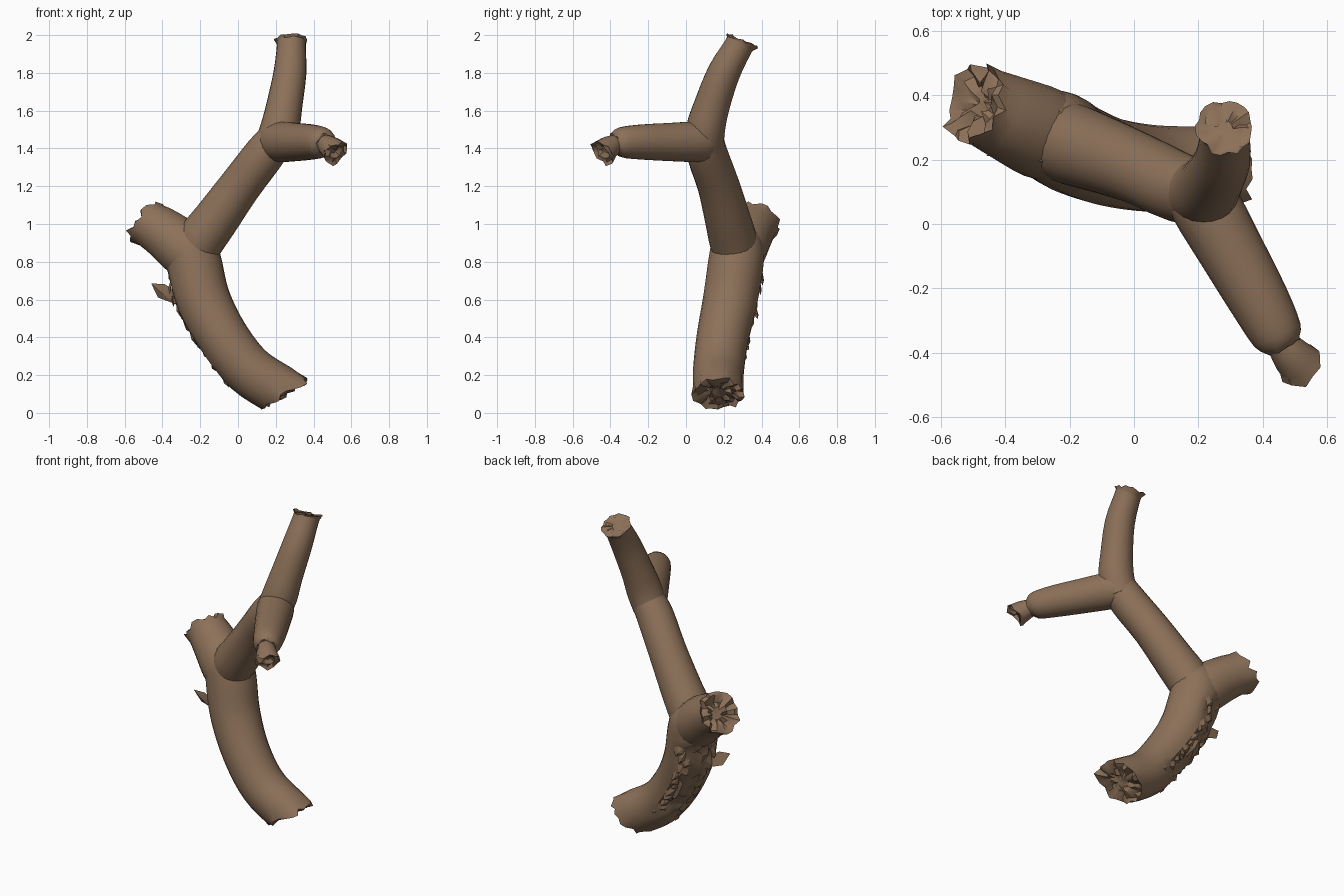
import bpy, bmesh, math, random
from mathutils import Vector

random.seed(4)
cube = bpy.data.objects.get("Cube")
if cube:
    bpy.data.objects.remove(cube, do_unlink=True)

bark = bpy.data.materials.new("brown_bark")
bark.use_nodes = True
colour = (0.265, 0.165, 0.1, 1)
bark.diffuse_color = colour
bsdf = bark.node_tree.nodes["Principled BSDF"]
bsdf.inputs["Base Color"].default_value = colour
bsdf.inputs["Roughness"].default_value = 0.9
rnd = random.uniform


def finish(name, bm, angle=38):
    bmesh.ops.recalc_face_normals(bm, faces=bm.faces)
    mesh = bpy.data.meshes.new(name)
    bm.to_mesh(mesh)
    bm.free()
    obj = bpy.data.objects.new(name, mesh)
    bpy.context.collection.objects.link(obj)
    mesh.materials.append(bark)
    bpy.ops.object.select_all(action="DESELECT")
    obj.select_set(True)
    bpy.context.view_layer.objects.active = obj
    bpy.ops.object.shade_smooth_by_angle(angle=math.radians(angle))


def smooth_path(points, steps):
    """Catmull-Rom through (x, y, z, radius) points."""
    p = [Vector(q) for q in points]
    p = [2 * p[0] - p[1]] + p + [2 * p[-1] - p[-2]]
    out = []
    for i in range(1, len(p) - 2):
        a, b, c, d = p[i - 1:i + 3]
        for s in range(steps):
            t = s / steps
            out.append(0.5 * (2 * b + (c - a) * t + (2 * a - 5 * b + 4 * c - d) * t * t
                              + (3 * b - a - 3 * c + d) * t ** 3))
    return out + [p[-2]]


def limb(name, points, ref, cut=None, jag=0.03, hollow=0.04, flare=1.0,
         sides=22, steps=3, tear=None):
    """Tapered tube whose far end is snapped off along the plane facing cut."""
    path = smooth_path(points, steps)
    bm = bmesh.new()
    rings = []
    for i, q in enumerate(path):
        tangent = (path[min(i + 1, len(path) - 1)] - path[max(i - 1, 0)]).to_3d().normalized()
        u = tangent.cross(Vector(ref)).normalized()
        v = tangent.cross(u)
        dirs = [u * math.cos(a) + v * math.sin(a)
                for a in (math.tau * k / sides for k in range(sides))]
        rings.append([bm.verts.new(q.to_3d() + d * q.w) for d in dirs])
    # Slide the last rings to the break plane, leaving a ragged rim
    end, radius = path[-1].to_3d(), path[-1].w
    normal = Vector(cut).normalized() if cut else tangent
    for k, d in enumerate(dirs):
        vert = rings[-1][k]
        slide = (end - vert.co).dot(normal) / tangent.dot(normal)
        vert.co += tangent * (slide + rnd(-jag, jag)) + d * radius * (flare - 1 + rnd(-.08, .08))
        limit = vert.co
        for ring in rings[-2:-5:-1]:
            low = (limit - ring[k].co).dot(tangent)
            if low < 0.01:
                ring[k].co += tangent * (low - 0.01)
            limit = ring[k].co
    # Splintered wood inside the break
    rim = [v.co.copy() for v in rings[-1]]
    for scale in (0.82, 0.55, 0.28):
        rings.append([bm.verts.new(end.lerp(co, scale * rnd(.92, 1.08))
                                   - tangent * (hollow * (1.1 - scale) + rnd(-jag, jag)))
                      for co in rim])
    for a, b in zip(rings, rings[1:]):
        for k in range(sides):
            n = (k + 1) % sides
            bm.faces.new((a[k], a[n], b[n], b[k]))
    bm.faces.new(rings[0])
    bm.faces.new(rings[-1])
    # Rough strip where the bark has been torn away
    if tear:
        bm.normal_update()
        facing, low, high = Vector(tear[0]).normalized(), tear[1], tear[2]
        hit = [v for v in bm.verts if low < v.co.z < high and v.normal.dot(facing) > 0.68]
        for v in hit:
            v.co += v.normal * rnd(-0.03, 0.008) + Vector((0, 0, rnd(-.012, .012)))
    finish(name, bm)


def flake(bm, base, along, out, length, width, lift=0.12):
    """Curled bark splinter: a thin wedge lifting off the surface."""
    along, out = Vector(along).normalized(), Vector(out).normalized()
    side = along.cross(out).normalized()
    base = Vector(base)
    tip = base + along * length + out * length * lift
    mid = base + along * length * 0.6 + out * length * lift * 0.4
    a, b, c, d, e, f = [bm.verts.new(p) for p in (
        base - side * width * 0.6, base + side * width * 0.7, mid + side * width,
        mid - side * width * 0.8, tip + side * width * 0.4, mid + out * 0.015)]
    for face in ((a, b, f), (b, c, f), (c, e, f), (e, d, f), (d, a, f),
                 (b, a, d), (b, d, c), (c, d, e)):
        bm.faces.new(face)


# Main trunk, listed from the fork down to the broken foot
trunk = [(-0.29, 0.285, 0.98, 0.09), (-0.26, 0.275, 0.9, 0.135), (-0.235, 0.265, 0.8, 0.147),
         (-0.185, 0.235, 0.6, 0.145), (-0.08, 0.194, 0.4, 0.138), (0.06, 0.172, 0.225, 0.135),
         (0.25, 0.17, 0.102, 0.134)]
back = (-0.75, 0.6, -0.4)
limb("trunk", trunk, (0, 1, 0), cut=(0.52, 0.02, -0.86), jag=0.022, hollow=0.02,
     sides=26, steps=5, tear=(back, 0.2, 0.74))

# Short broken stub at the fork
limb("fork_stub", [(-0.2, 0.24, 0.76, 0.12), (-0.28, 0.28, 0.86, 0.144),
                   (-0.39, 0.33, 0.95, 0.133), (-0.495, 0.378, 1.015, 0.118)],
     (0, 0, 1), cut=(-0.68, 0.28, 0.66), jag=0.022, hollow=0.03, flare=1.06)

# Long upper branch
limb("upper_branch", [(-0.24, 0.27, 0.8, 0.11), (-0.2, 0.25, 0.91, 0.126),
                      (-0.12, 0.222, 1.02, 0.121), (0.01, 0.173, 1.2, 0.111),
                      (0.14, 0.113, 1.37, 0.108), (0.21, 0.1, 1.46, 0.096)],
     (0, 1, 0), jag=0.002, hollow=0)

# Twig rising to the top
limb("top_twig", [(0.18, 0.1, 1.4, 0.1), (0.22, 0.103, 1.5, 0.104), (0.246, 0.138, 1.63, 0.095),
                  (0.275, 0.2, 1.8, 0.087), (0.282, 0.275, 1.935, 0.077),
                  (0.282, 0.3, 1.972, 0.078)],
     (0, 1, 0), cut=(0, 0.4, 0.9), jag=0.008, hollow=0.012, flare=1.14)

# Twig reaching forward
limb("side_twig", [(0.18, 0.13, 1.43, 0.09), (0.215, 0.07, 1.435, 0.108),
                   (0.3, -0.08, 1.434, 0.102), (0.39, -0.24, 1.434, 0.093),
                   (0.445, -0.345, 1.432, 0.08), (0.463, -0.38, 1.427, 0.055)],
     (0, 0, 1), jag=0.006, hollow=0)
limb("side_twig_broken_tip", [(0.45, -0.36, 1.43, 0.045), (0.49, -0.41, 1.405, 0.062),
                              (0.525, -0.445, 1.375, 0.07)],
     (0, 0, 1), jag=0.022, hollow=0.03, flare=1.05, sides=12, steps=2)

# Loose bark flakes edging the torn strip
bm = bmesh.new()
facing = Vector(back).normalized()
path = smooth_path(trunk[2:6], 4)
for q, ahead in zip(path, path[1:]):
    along = (ahead - q).to_3d().normalized()
    side = along.cross(facing).normalized()
    for edge in (-1, 1):
        out = (facing + side * edge * rnd(0.5, 1.0)).normalized()
        flake(bm, q.to_3d() + out * (q.w - 0.01), along + side * rnd(-.3, .3), out,
              rnd(0.06, 0.1), rnd(0.02, 0.04))
finish("bark_flakes", bm, 20)

# Large splinter hanging beside the trunk
bm = bmesh.new()
flake(bm, (-0.32, 0.24, 0.6), (-1, -0.05, 0.5), (-0.25, -1, -0.1), 0.16, 0.045)
finish("large_splinter", bm, 20)
